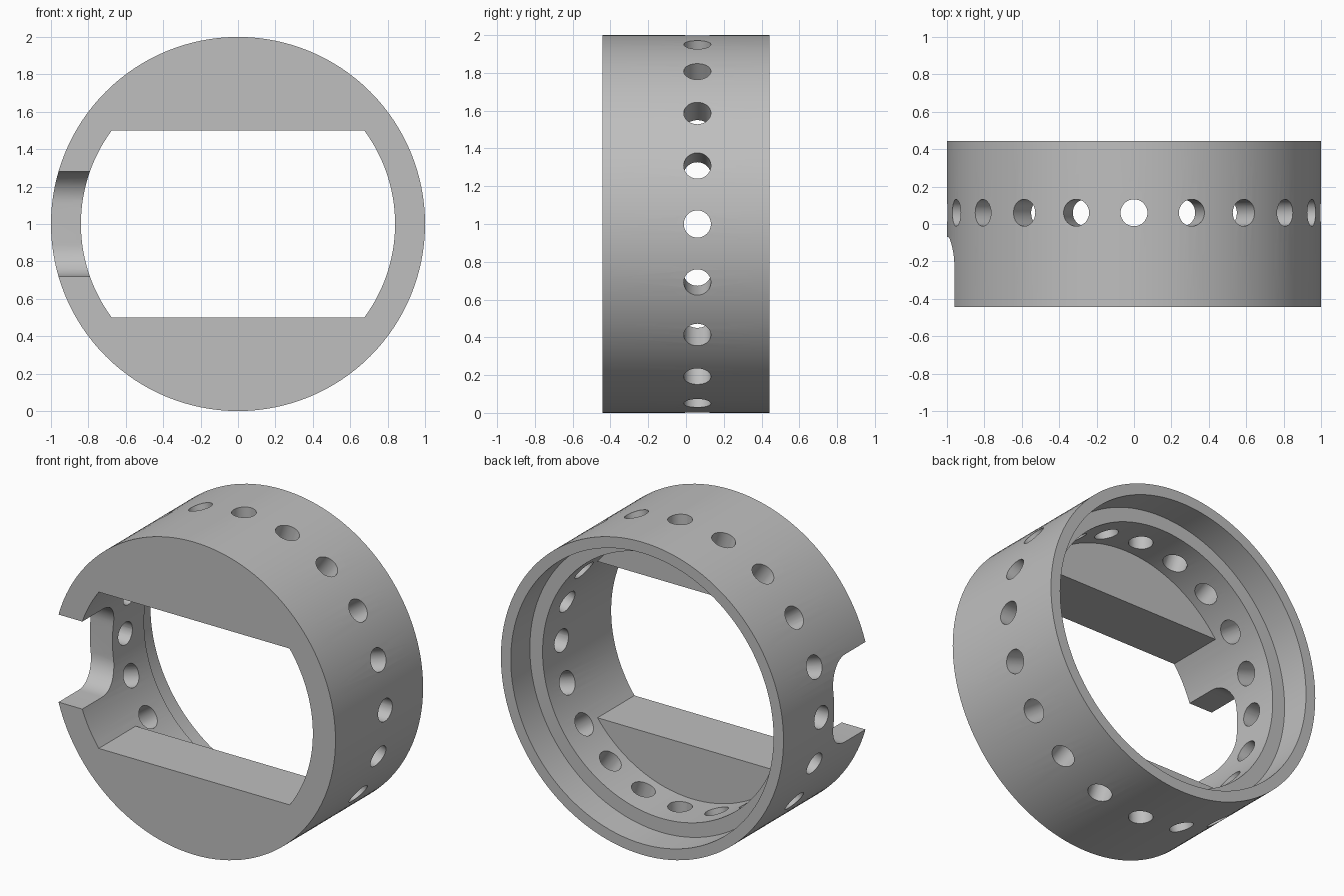
import bpy, bmesh, math
from mathutils import Matrix, Vector

HALF = 0.443      # half the ring's depth along y
SEAT = 0.25       # depth position of the rear step
PLATE = -0.07     # inner face of the front plates and notch
SEGMENTS = 128

cube = bpy.data.objects.get("Cube")
if cube:
    bpy.data.objects.remove(cube, do_unlink=True)

grey = bpy.data.materials.new("plain grey")
grey.use_nodes = True
colour = (0.52, 0.52, 0.52, 1)
grey.diffuse_color = colour
grey.node_tree.nodes["Principled BSDF"].inputs["Base Color"].default_value = colour


def finish(bm, name):
    bmesh.ops.recalc_face_normals(bm, faces=bm.faces)
    mesh = bpy.data.meshes.new(name)
    bm.to_mesh(mesh)
    bm.free()
    mesh.materials.append(grey)
    obj = bpy.data.objects.new(name, mesh)
    bpy.context.collection.objects.link(obj)
    return obj


def cylinder(name, radius, start, end, direction, segments=SEGMENTS):
    """Solid cylinder between two points."""
    bm = bmesh.new()
    a, b = Vector(start), Vector(end)
    turn = Vector(direction).to_track_quat('Z', 'Y').to_matrix().to_4x4()
    bmesh.ops.create_cone(bm, cap_ends=True, segments=segments, radius1=radius,
                          radius2=radius, depth=(b - a).length,
                          matrix=Matrix.Translation((a + b) / 2) @ turn)
    return finish(bm, name)


def disc(name, radius, y0, y1):
    return cylinder(name, radius, (0, y0, 1), (0, y1, 1), (0, 1, 0))


def box(name, centre, size):
    bm = bmesh.new()
    bmesh.ops.create_cube(bm, size=1, matrix=Matrix.Translation(centre)
                          @ Matrix.Diagonal((*size, 1)))
    return finish(bm, name)


def cut(target, cutter):
    mod = target.modifiers.new("cut", 'BOOLEAN')
    mod.operation = 'DIFFERENCE'
    mod.solver = 'EXACT'
    mod.object = cutter
    bpy.context.view_layer.objects.active = target
    bpy.ops.object.modifier_apply(modifier=mod.name)
    bpy.data.objects.remove(cutter, do_unlink=True)


# Ring body with a stepped rear opening
ring = disc("ring_body", 1, -HALF, HALF)
cut(ring, disc("rear_recess", 0.93, SEAT, 1))

# Main bore, leaving two flat-edged plates at the front
bore = disc("main_bore", 0.84, -0.8, 0.6)
for side in (-1, 1):
    cut(bore, box("plate_space", (0, PLATE - 0.5, 1 + side), (3, 1, 1)))
cut(ring, bore)

# Rounded notch in the front edge of the right wall
bm = bmesh.new()
fillet, half_width = 0.17, 0.28
profile = [(-0.8, -half_width)]
for side in (-1, 1):
    for i in range(13):
        a = math.radians(90 * i / 12)
        a = a - math.pi / 2 if side < 0 else a
        profile.append((PLATE - fillet + fillet * math.cos(a),
                        side * (half_width - fillet) + fillet * math.sin(a)))
profile.append((-0.8, half_width))
face = bm.faces.new([bm.verts.new((-1.2, y, 1 + z)) for y, z in profile])
extruded = bmesh.ops.extrude_face_region(bm, geom=[face])["geom"]
bmesh.ops.translate(bm, vec=(0.7, 0, 0),
                    verts=[v for v in extruded if isinstance(v, bmesh.types.BMVert)])
cut(ring, finish(bm, "side_notch"))

# Twenty radial holes, drilled as ten straight-through pairs
for i in range(10):
    a = math.pi * i / 10
    d = Vector((math.cos(a), 0, math.sin(a)))
    centre = Vector((0, 0.06, 1))
    cut(ring, cylinder("radial_hole", 0.072, centre - d * 1.3, centre + d * 1.3, d, 32))

bpy.ops.object.select_all(action='DESELECT')
ring.select_set(True)
bpy.context.view_layer.objects.active = ring
bpy.ops.object.shade_smooth_by_angle(angle=math.radians(30))
